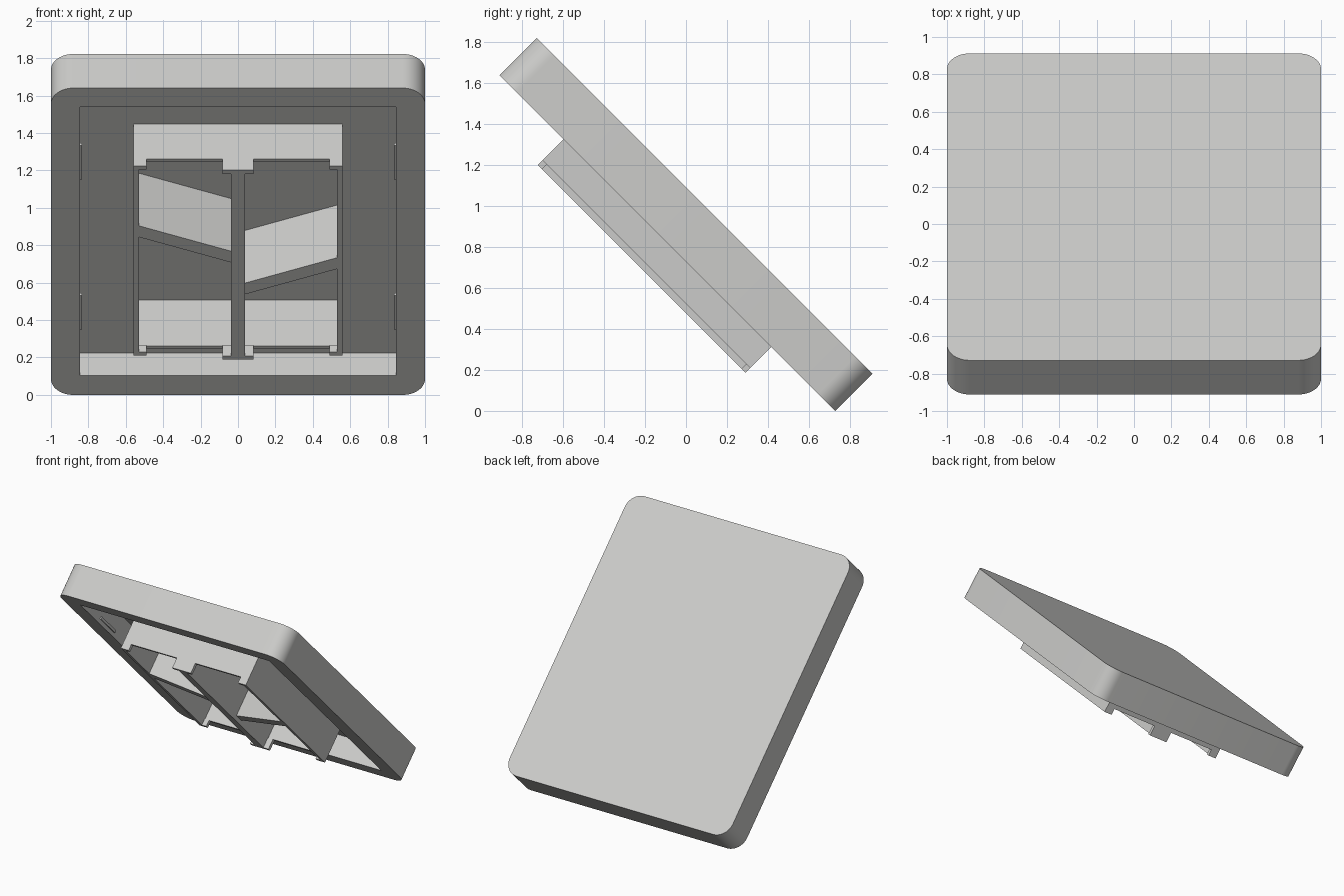
import bpy, bmesh, math
from mathutils import Matrix

if "Cube" in bpy.data.objects:
    bpy.data.objects.remove(bpy.data.objects["Cube"])

# Local frame: x across, y along the slope, z out of the underside (slab underside at z = 0)
TILT = Matrix.Translation((0, -0.091, 0.82)) @ Matrix.Rotation(math.radians(135), 4, 'X')

grey = bpy.data.materials.new("light_grey")
grey.diffuse_color = (0.60, 0.60, 0.585, 1)
grey.use_nodes = True
grey.node_tree.nodes["Principled BSDF"].inputs["Base Color"].default_value = grey.diffuse_color


def prism(name, outline, z0, z1, smooth=False):
    """Extrude a counter-clockwise outline between two heights."""
    bm = bmesh.new()
    base = bm.faces.new([bm.verts.new((x, y, z0)) for x, y in outline])
    ext = bmesh.ops.extrude_face_region(bm, geom=[base])
    for v in ext["geom"]:
        if isinstance(v, bmesh.types.BMVert):
            v.co.z = z1
    bmesh.ops.recalc_face_normals(bm, faces=bm.faces)
    for f in bm.faces:
        f.smooth = smooth and len(f.verts) == 4
    mesh = bpy.data.meshes.new(name)
    bm.to_mesh(mesh)
    bm.free()
    mesh.materials.append(grey)
    ob = bpy.data.objects.new(name, mesh)
    ob.matrix_world = TILT
    bpy.context.collection.objects.link(ob)
    return ob


def box(name, x0, x1, y0, y1, z0, z1):
    return prism(name, [(x0, y0), (x1, y0), (x1, y1), (x0, y1)], z0, z1)


def rounded_rect(hx, hy, r, steps=12):
    pts = []
    for k, (sx, sy) in enumerate([(1, 1), (-1, 1), (-1, -1), (1, -1)]):
        for i in range(steps + 1):
            a = math.pi / 2 * (k + i / steps)
            pts.append((sx * (hx - r) + r * math.cos(a), sy * (hy - r) + r * math.sin(a)))
    return pts


def cut(target, cutter):
    cutter.hide_render = True
    cutter.hide_viewport = True
    mod = target.modifiers.new("cut", 'BOOLEAN')
    mod.operation = 'DIFFERENCE'
    mod.solver = 'EXACT'
    mod.object = cutter


ROOF, POCKET = -0.17, -0.253      # cavity roof and deeper bay roof
SIDE, END, MID = 0.145, 0.095, 0.177   # wall heights below the slab

# Slab with a wide cavity and two deeper bays
slab = prism("slab", rounded_rect(1.0, 1.16, 0.12), -0.258, 0, smooth=True)
cut(slab, box("cavity_cutter", -0.845, 0.845, -1.015, 1.015, ROOF, 0.1))
for s, side in ((-1, "left"), (1, "right")):
    a, b = sorted((s * 0.037, s * 0.53))
    cut(slab, box(side + "_bay_cutter", a, b, -0.695, 0.695, POCKET, 0.05))

# Central divider and end tabs
box("divider", -0.037, 0.037, -0.717, 0.717, ROOF, MID)

for s, end in ((-1, "lower"), (1, "upper")):
    a, b = sorted((s * 0.695, s * 0.717))
    box(end + "_wall", -0.56, 0.56, a, b, ROOF, END)
    a, b = sorted((s * 0.689, s * 0.717))
    box(end + "_middle_tab", -0.083, 0.083, a, b, END, MID)
    for t, side in ((-1, "left"), (1, "right")):
        c, d = sorted((t * 0.49, t * 0.56))
        box(f"{end}_{side}_tab", c, d, a, b, END, SIDE)
        # Small clip ridges on the cavity sides
        c, d = sorted((t * 0.835, t * 0.846))
        e, f = sorted((s * 0.44, s * 0.695))
        box(f"{end}_{side}_clip", c, d, e, f, -0.05, -0.03)

for t, side in ((-1, "left"), (1, "right")):
    c, d = sorted((t * 0.53, t * 0.56))
    box(side + "_wall", c, d, -0.717, 0.717, ROOF, SIDE)

# Slanted ribs crossing each bay
for side, x0, x1, y0, y1 in (("left", -0.53, -0.037, 0.2635, 0.0715),
                             ("right", 0.037, 0.53, -0.1695, 0.0225)):
    prism(side + "_rib", [(x0, y0 - 0.085), (x1, y1 - 0.085), (x1, y1), (x0, y0)],
          POCKET, SIDE)
